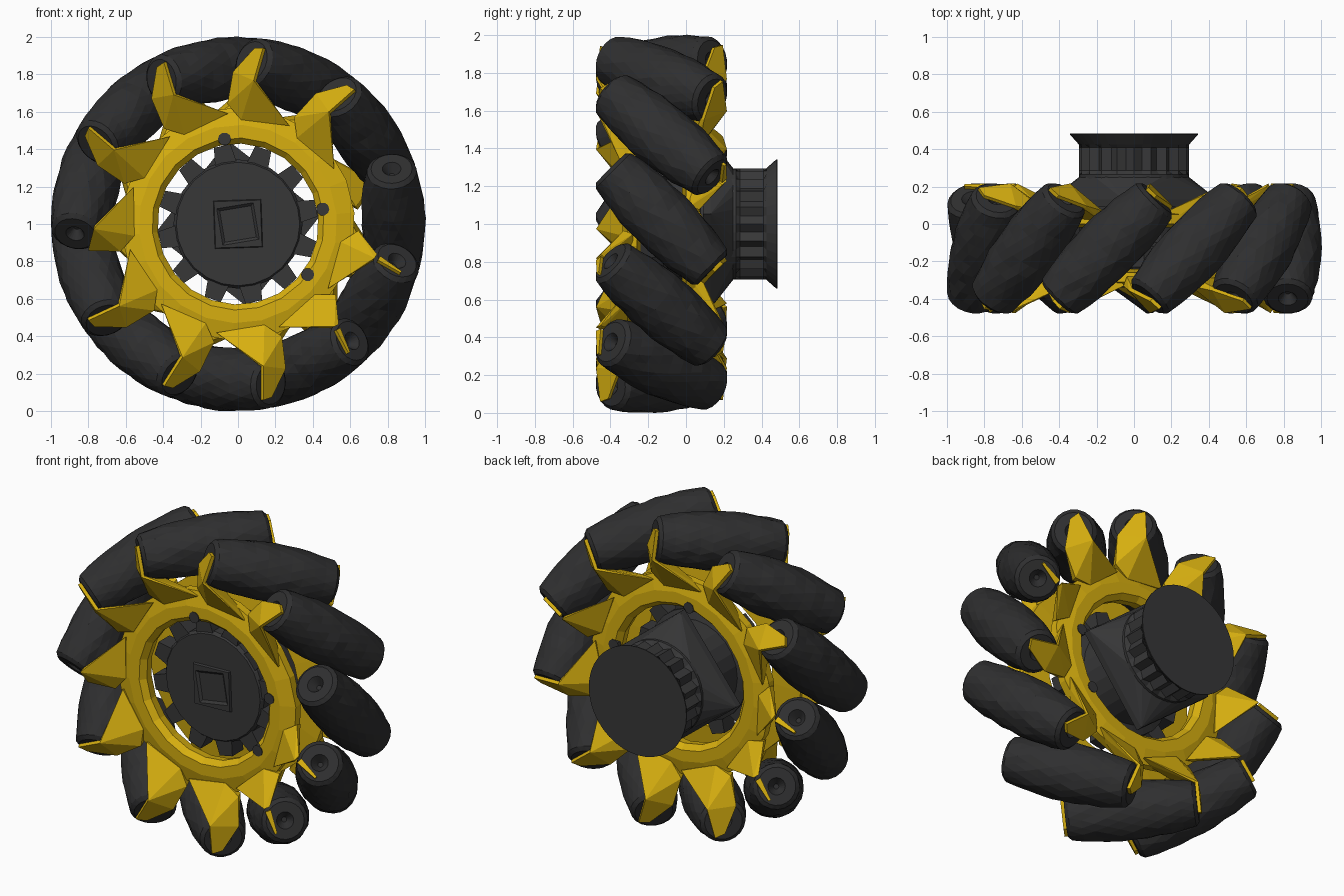
import bpy, bmesh, math, random
from mathutils import Vector

if "Cube" in bpy.data.objects:
    bpy.data.objects.remove(bpy.data.objects["Cube"])

random.seed(4)
N = 11            # rollers
YC = -0.13        # wheel mid plane
STEP = 2 * math.pi / N
START = math.radians(100)
Q = math.sqrt(0.5)


def material(name, col):
    m = bpy.data.materials.new(name)
    m.diffuse_color = (*col, 1)
    m.use_nodes = True
    m.node_tree.nodes["Principled BSDF"].inputs["Base Color"].default_value = m.diffuse_color
    return m


RUBBER = material("black rubber", (0.028, 0.028, 0.029))
DARK = material("dark plastic", (0.038, 0.038, 0.039))
YELLOW = material("yellow plastic", (0.68, 0.43, 0.005))


def finish(bm, name, mat):
    bmesh.ops.recalc_face_normals(bm, faces=bm.faces)
    me = bpy.data.meshes.new(name)
    bm.to_mesh(me)
    bm.free()
    me.materials.append(mat)
    ob = bpy.data.objects.new(name, me)
    bpy.context.collection.objects.link(ob)
    return ob


def local(theta, r, t, a):
    """Radial, tangential, axial coordinates to world space."""
    c, s = math.cos(theta), math.sin(theta)
    return Vector((r * c - t * s, YC + a, 1 + r * s + t * c))


def hull(bm, pts):
    vs = [bm.verts.new(p) for p in pts]
    res = bmesh.ops.convex_hull(bm, input=vs)
    junk = {g for g in res["geom_interior"] + res["geom_unused"]
            if isinstance(g, bmesh.types.BMVert)}
    bmesh.ops.delete(bm, geom=list(junk), context='VERTS')


def skin(bm, rings, cap=True, closed=False):
    """Join successive rings of points with quads."""
    rows = [[bm.verts.new(p) for p in ring] for ring in rings]
    n = len(rows[0])
    pairs = list(zip(rows, rows[1:])) + ([(rows[-1], rows[0])] if closed else [])
    for A, B in pairs:
        for i in range(n):
            j = (i + 1) % n
            bm.faces.new((A[i], A[j], B[j], B[i]))
    if cap and not closed:
        bm.faces.new(rows[0])
        bm.faces.new(rows[-1])


def circle(r, y, n=24, r2=None, phase=0.0):
    """Ring around the wheel axle; r2 gives alternate points another radius."""
    pts = []
    for i in range(n):
        a = phase + 2 * math.pi * i / n
        q = r2 if r2 and i % 2 else r
        pts.append(Vector((q * math.cos(a), y, 1 + q * math.sin(a))))
    return pts


# Barrel rollers at 45 degrees, with recessed ends and a slightly rough surface
RC, HALF, SIDES = 0.83, 0.38, 20
for k in range(N):
    th = START + k * STEP
    bm = bmesh.new()
    prof = [(-HALF + 0.05, 0.015), (-HALF, 0.05), (-HALF, 0.11)]
    for i in range(11):
        s = -HALF + 0.02 + (2 * HALF - 0.04) * i / 10
        prof.append((s, 1.001 - math.hypot(RC, s * Q)))
    prof += [(HALF, 0.11), (HALF, 0.05), (HALF - 0.05, 0.015)]
    rings = []
    for idx, (s, r) in enumerate(prof):
        ring = []
        for j in range(SIDES):
            a = 2 * math.pi * (j + 0.5 * (idx % 2)) / SIDES
            rough = 3 < idx < 13
            q = r + (random.uniform(-0.006, 0.004) if rough else 0)
            w = q * math.sin(a)
            ring.append(local(th, RC + q * math.cos(a), (s + w) * Q, (-s + w) * Q))
        rings.append(ring)
    skin(bm, rings)
    bmesh.ops.triangulate(bm, faces=bm.faces)
    finish(bm, f"roller_{k + 1}", RUBBER)

# Roller brackets: tapered end plate plus a gusset down to the side ring
BARE = {(1, 2), (1, 8)}                           # no plate at all
SLIM = {(1, 6), (1, 7), (-1, 3), (-1, 4), (-1, 9)}  # only a narrow fin
bm = bmesh.new()
for k in range(N):
    th = START + k * STEP
    for side in (1, -1):
        def P(r, s, w):       # s along the roller, w across it
            return local(th, r, side * (s + w) * Q, side * (w - s) * Q)

        def B(r, t, a):
            return local(th, r, side * t, side * a)
        slim = (side, k) in SLIM
        w0, w1 = (-0.09, -0.055) if slim else (-0.09, 0.08)
        if (side, k) not in BARE:
            tip = ((0.88, -0.085), (0.88, -0.07)) if slim else ((0.92, -0.06), (0.90, 0.0))
            hull(bm, [P(r, s, w) for s in (0.38, 0.40)
                      for r, w in tip + ((0.74, w0), (0.74, w1))])
        if (side, k) != (1, 8):
            top = 0.72 if slim else 0.74
            hull(bm, [P(top, s, w) for s in (0.375, 0.40) for w in (w0, w1)]
                 + [B(0.57, 0.30, -0.20), B(0.59, -0.05, -0.20),
                    B(0.57, 0.28, -0.15), B(0.59, -0.03, -0.15), B(0.52, 0.2, -0.2)])
finish(bm, "roller_brackets", YELLOW)

# Two dished side rings
for name, s in (("front_ring", -1), ("back_ring", 1)):
    bm = bmesh.new()
    prof = [(0.43, 0.17), (0.46, 0.205), (0.53, 0.205), (0.625, 0.18),
            (0.625, 0.13), (0.44, 0.11)]
    skin(bm, [circle(r, YC + s * a, 22, phase=0.1) for r, a in prof], closed=True)
    finish(bm, name, YELLOW)

# Screw heads on the side rings
bm = bmesh.new()
for deg in (99, 10, -36):
    a = math.radians(deg)
    for s in (-1, 1):
        cx, cz = 0.46 * math.cos(a), 1 + 0.46 * math.sin(a)
        skin(bm, [[Vector((cx + 0.035 * math.cos(b * math.pi / 5), YC + s * d,
                           cz + 0.035 * math.sin(b * math.pi / 5)))
                   for b in range(10)] for d in (0.18, 0.209)])
finish(bm, "ring_screws", DARK)

# Hub drum with front disc
bm = bmesh.new()
skin(bm, [circle(r, y) for r, y in ((0.33, -0.25), (0.345, -0.23), (0.345, -0.12),
                                    (0.29, -0.10), (0.29, 0.12))])
finish(bm, "hub_drum", DARK)

# Square boss in the middle of the hub
bm = bmesh.new()
skin(bm, [circle(0.185, -0.24, 4, phase=0.82), circle(0.175, -0.265, 4, phase=0.82),
          circle(0.14, -0.265, 4, phase=0.95), circle(0.12, -0.252, 4, phase=0.95)])
finish(bm, "hub_boss", DARK)

# Teeth that key the hub into the rings
bm = bmesh.new()
for k in range(12):
    th = 2 * math.pi * k / 12 + 0.2
    hull(bm, [local(th, r, t, a) for r, w in ((0.32, 0.06), (0.425, 0.045))
              for t in (-w, w) for a in (-0.11, 0.0)])
finish(bm, "hub_teeth", DARK)

# Diamond shaped flange tapering into the coupling
bm = bmesh.new()
hull(bm, circle(0.45, 0.09, 4, phase=0.12) + circle(0.45, 0.13, 4, phase=0.12)
     + circle(0.295, 0.25, 24))
finish(bm, "hub_flange", DARK)

# Fluted coupling with flared end
bm = bmesh.new()
skin(bm, [circle(0.295, 0.24, 40), circle(0.295, 0.265, 40), circle(0.295, 0.285, 40, 0.265),
          circle(0.295, 0.41, 40, 0.265), circle(0.295, 0.425, 40),
          circle(0.342, 0.478, 40), circle(0.342, 0.484, 40)])
finish(bm, "shaft_coupling", DARK)
